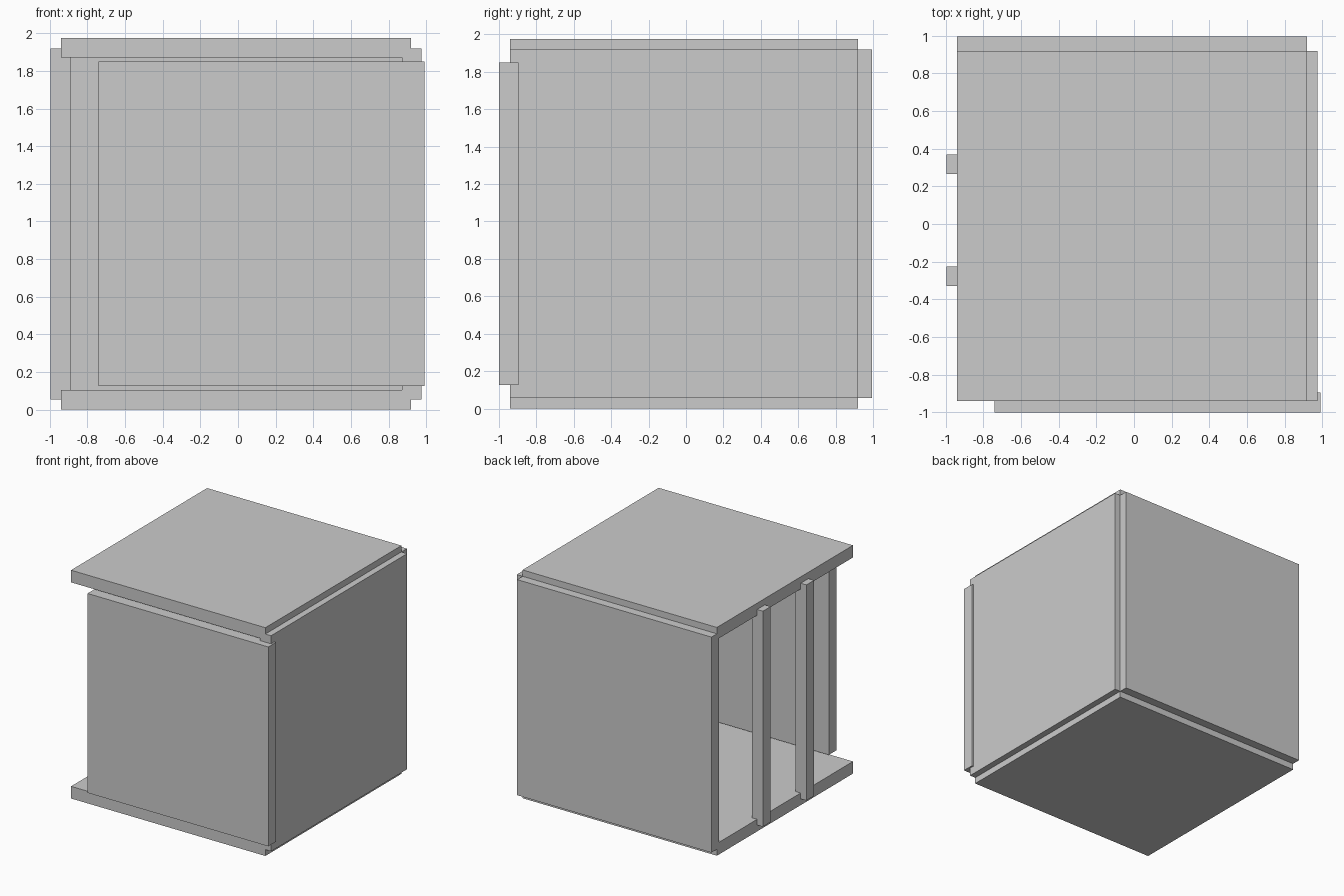
import bpy
from mathutils import Vector

cube = bpy.data.objects.get("Cube")
if cube:
    bpy.data.objects.remove(cube, do_unlink=True)

grey = bpy.data.materials.new("plain grey")
grey.use_nodes = True
colour = (0.6, 0.6, 0.6, 1)
grey.diffuse_color = colour
grey.node_tree.nodes["Principled BSDF"].inputs["Base Color"].default_value = colour


def board(name, low, high):
    """Flat-sided board between two opposite corners."""
    low, high = Vector(low), Vector(high)
    bpy.ops.mesh.primitive_cube_add(size=1)
    obj = bpy.context.object
    obj.name = name
    size, middle = high - low, (low + high) / 2
    for v in obj.data.vertices:
        v.co = v.co * size
    obj.location = middle
    obj.data.materials.append(grey)
    return obj


T = 0.105                   # board thickness
TOP = 1.975                 # overall height
LOW, HIGH = 0.055, 1.92     # side board heights
A, B = -0.94, 0.92          # extent of the square boards

# Floor and roof
board("floor", (A, A, 0), (B, B, T))
board("roof", (A, A, TOP - T), (B, B, TOP))

# Walls
board("back_wall", (A, 0.995 - T, LOW), (B, 0.995, HIGH))
board("left_wall", (0.975 - T, A, LOW), (0.975, B, HIGH))
board("front_door", (-0.74, -1, 0.125), (0.99, -1 + T, 1.85))

# Upright posts on the open side
for name, y in (("front_post", -0.33), ("back_post", 0.265)):
    board(name, (-0.995, y, LOW), (-0.995 + T, y + T, HIGH))
